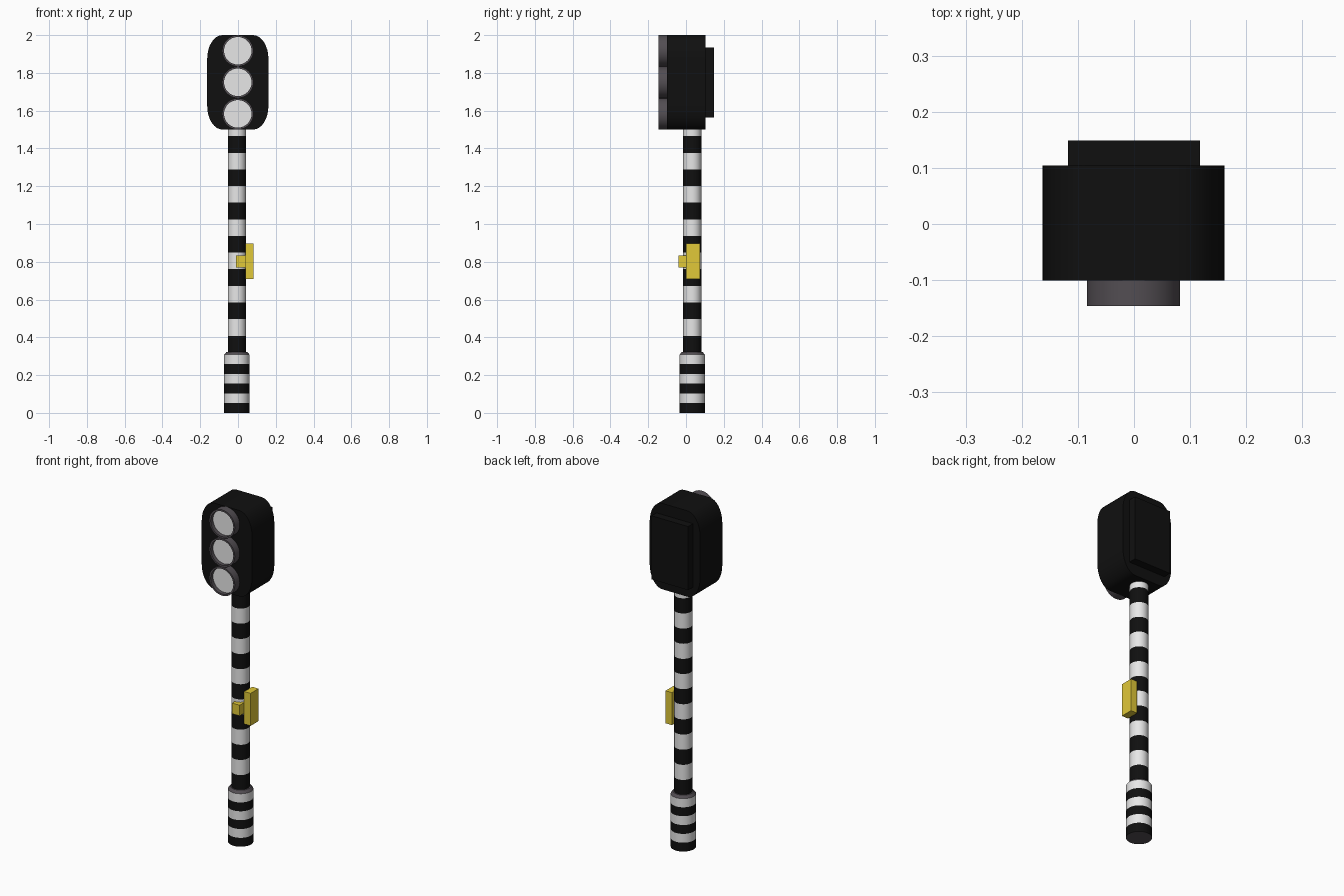
import bpy, bmesh, math
from mathutils import Matrix, Vector

cube = bpy.data.objects.get("Cube")
if cube:
    bpy.data.objects.remove(cube, do_unlink=True)


def material(name, colour):
    m = bpy.data.materials.new(name)
    m.use_nodes = True
    m.diffuse_color = (*colour, 1)
    bsdf = m.node_tree.nodes["Principled BSDF"]
    bsdf.inputs["Base Color"].default_value = (*colour, 1)
    bsdf.inputs["Roughness"].default_value = 0.6
    return m


BLACK = material("black", (0.005, 0.005, 0.005))
WHITE = material("white", (0.8, 0.8, 0.8))
GREY = material("dark grey", (0.085, 0.075, 0.085))
YELLOW = material("yellow", (0.75, 0.58, 0.04))


def finish(name, bm, mats, smooth=True):
    bmesh.ops.recalc_face_normals(bm, faces=bm.faces)
    mesh = bpy.data.meshes.new(name)
    bm.to_mesh(mesh)
    bm.free()
    for m in mats:
        mesh.materials.append(m)
    ob = bpy.data.objects.new(name, mesh)
    bpy.context.collection.objects.link(ob)
    if smooth:
        bpy.ops.object.select_all(action='DESELECT')
        ob.select_set(True)
        bpy.context.view_layer.objects.active = ob
        bpy.ops.object.shade_smooth_by_angle(angle=math.radians(35))
    return ob


def lathe(name, profile, mats, slots, place, sides=32):
    """Spin (radius, height) points; slots[i] colours the band after point i."""
    bm = bmesh.new()
    rings = []
    for r, h in profile:
        count = sides if r > 0 else 1
        rings.append([bm.verts.new((r * math.cos(math.tau * k / sides),
                                    r * math.sin(math.tau * k / sides), h))
                      for k in range(count)])
    for a, b, slot in zip(rings, rings[1:], slots):
        for k in range(sides):
            n = (k + 1) % sides
            if len(a) == 1:
                face = (a[0], b[k], b[n])
            elif len(b) == 1:
                face = (a[k], a[n], b[0])
            else:
                face = (a[k], a[n], b[n], b[k])
            bm.faces.new(face).material_index = slot
    bm.transform(place)
    return finish(name, bm, mats)


def box(name, lo, hi, mat):
    lo, hi = Vector(lo), Vector(hi)
    bm = bmesh.new()
    bmesh.ops.create_cube(bm, size=1)
    bm.transform(Matrix.Translation((lo + hi) / 2) @ Matrix.Diagonal((*(hi - lo), 1)))
    return finish(name, bm, [mat], smooth=False)


STRIPES = [BLACK, WHITE, GREY]
axis = Matrix.Translation((-0.006, 0.033, 0))

# Striped base with a grey bevelled cap
base = [(0, 0)] + [(0.067, 0.0515 * i) for i in range(6)] + [(0.067, 0.308), (0.055, 0.323), (0, 0.323)]
lathe("base", base, STRIPES, [2, 0, 1, 0, 1, 0, 1, 2, 2], axis)

# Striped pole running up into the signal housing
pole = [(0.048, 0.32 + 0.0881 * i) for i in range(14)] + [(0.048, 1.53), (0, 1.53)]
lathe("pole", pole, STRIPES, [i % 2 for i in range(14)] + [1], axis)

# Signal housing: rounded outline extruded front to back
bm = bmesh.new()
outline = []
for q, (sx, sz) in enumerate([(1, 1), (-1, 1), (-1, -1), (1, -1)]):
    for i in range(9):
        t = math.pi / 2 * (q + i / 8)
        outline.append((sx * 0.081 + 0.081 * math.cos(t) - 0.001,
                        1.75 + sz * 0.125 + 0.125 * math.sin(t)))
front = bm.faces.new([bm.verts.new((x, -0.101, z)) for x, z in outline])
out = bmesh.ops.extrude_face_region(bm, geom=[front], use_keep_orig=True)
bmesh.ops.translate(bm, vec=(0, 0.205, 0),
                    verts=[v for v in out["geom"] if isinstance(v, bmesh.types.BMVert)])
finish("signal_housing", bm, [BLACK])
box("back_panel", (-0.118, 0.1, 1.565), (0.118, 0.149, 1.935), BLACK)

# Three lamps: hollow rim with a recessed white lens
for label, z in (("bottom", 1.583), ("middle", 1.75), ("top", 1.917)):
    place = Matrix.Translation((-0.001, -0.1, z)) @ Matrix.Rotation(math.pi / 2, 4, 'X')
    lathe(label + "_lamp_rim", [(0.083, -0.005), (0.083, 0.046), (0.073, 0.046), (0.073, 0.02)],
          [GREY], [0] * 3, place)
    lathe(label + "_lens", [(0.0735, 0.024), (0, 0.024)], [WHITE], [0], place)

# Yellow push button unit
box("button_box", (0.04, 0.0, 0.708), (0.081, 0.073, 0.897), YELLOW)
box("push_button", (-0.01, -0.04, 0.77), (0.039, 0.02, 0.832), YELLOW)
